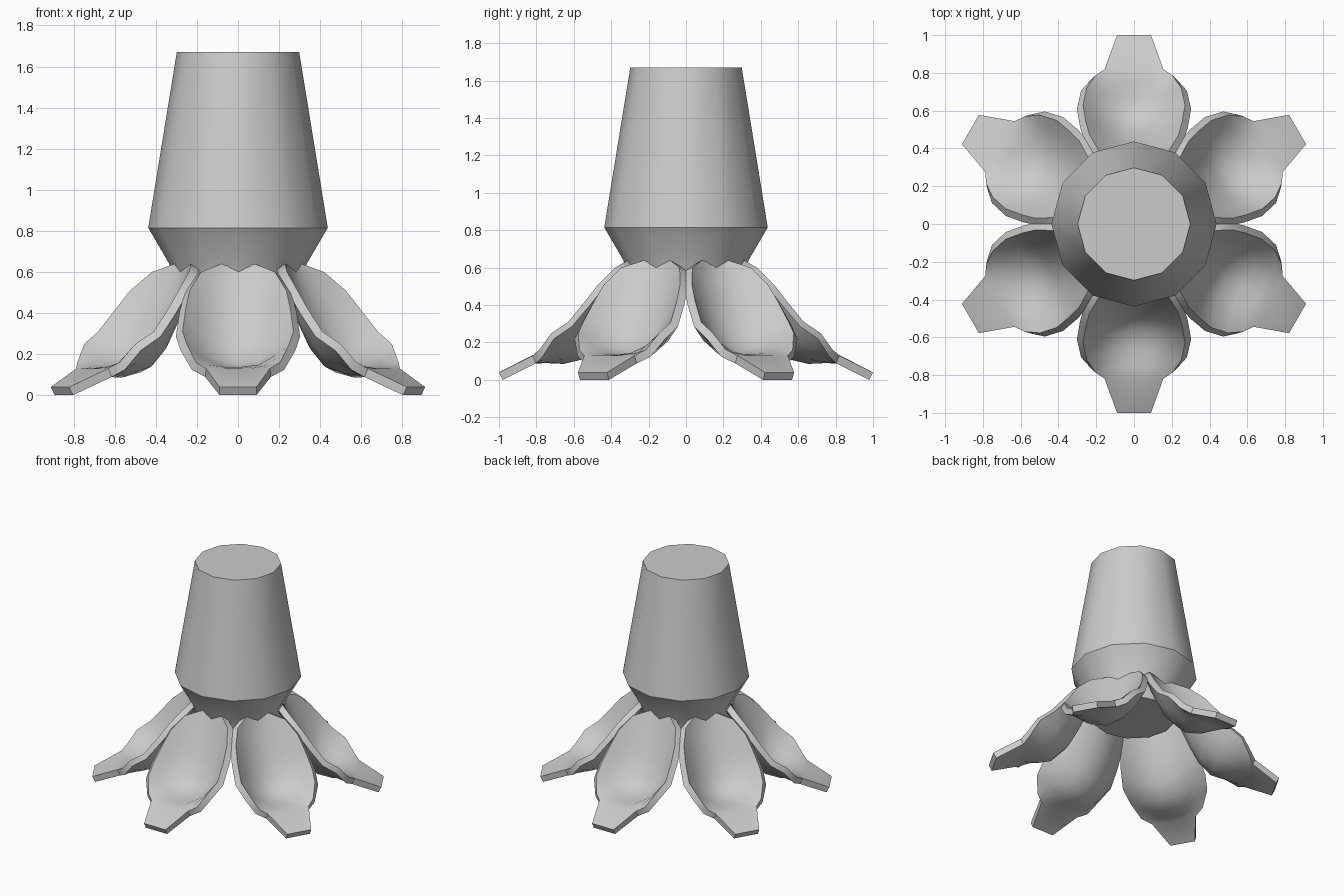
import bpy, bmesh, math
from mathutils import Matrix

if "Cube" in bpy.data.objects:
    bpy.data.objects.remove(bpy.data.objects["Cube"])


def make_object(name, bm, angle):
    bmesh.ops.recalc_face_normals(bm, faces=bm.faces[:])
    me = bpy.data.meshes.new(name)
    bm.to_mesh(me)
    bm.free()
    ob = bpy.data.objects.new(name, me)
    bpy.context.collection.objects.link(ob)
    bpy.ops.object.select_all(action='DESELECT')
    ob.select_set(True)
    bpy.context.view_layer.objects.active = ob
    bpy.ops.object.shade_smooth_by_angle(angle=math.radians(angle))
    return ob


# Tapered body: 12-sided turned profile (radius, z)
SIDES = 12
bm = bmesh.new()
rings = []
for r, z in [(0.29, 0.47), (0.335, 0.64), (0.437, 0.815), (0.298, 1.67)]:
    rings.append([bm.verts.new((r * math.cos(2 * math.pi * i / SIDES),
                                r * math.sin(2 * math.pi * i / SIDES), z))
                  for i in range(SIDES)])
for a, b in zip(rings, rings[1:]):
    for i in range(SIDES):
        j = (i + 1) % SIDES
        bm.faces.new((a[i], a[j], b[j], b[i]))
bm.faces.new(rings[0][::-1])
bm.faces.new(rings[-1])
make_object("body", bm, 32)

# Spoon-shaped petal stations: centre r, centre z, edge r, edge z, half width
STATIONS = [
    (0.31, 0.64, 0.31, 0.64, 0.08),
    (0.36, 0.50, 0.38, 0.60, 0.18),
    (0.44, 0.33, 0.47, 0.51, 0.235),
    (0.50, 0.22, 0.54, 0.42, 0.255),
    (0.57, 0.15, 0.63, 0.31, 0.27),
    (0.66, 0.13, 0.72, 0.25, 0.25),
    (0.75, 0.135, 0.785, 0.16, 0.205),
    (0.825, 0.13, 0.82, 0.13, 0.155),
    (1.00, 0.04, 1.00, 0.04, 0.09),
]
ACROSS = [-1, -0.75, -0.4, 0, 0.4, 0.75, 1]
THICK = 0.045


def petal(index):
    bm = bmesh.new()
    rows = []
    for cr, cz, er, ez, w in STATIONS:
        rows.append([bm.verts.new((u * w, cr + (er - cr) * u * u,
                                   cz + (ez - cz) * u * u)) for u in ACROSS])
    for a, b in zip(rows, rows[1:]):
        for i in range(len(ACROSS) - 1):
            bm.faces.new((a[i], a[i + 1], b[i + 1], b[i]))
    # Thicken towards the underside
    bm.normal_update()
    for row in rows:
        for v in row:
            if v.normal.z < 0:
                v.normal = -v.normal
    top = bm.faces[:]
    under = {v: bm.verts.new(v.co - v.normal * THICK) for r in rows for v in r}
    for f in top:
        bm.faces.new([under[v] for v in reversed(f.verts)])
    rim = (rows[0] + [r[-1] for r in rows[1:]] + rows[-1][-2::-1]
           + [r[0] for r in rows[-2:0:-1]])
    for a, b in zip(rim, rim[1:] + rim[:1]):
        bm.faces.new((a, b, under[b], under[a]))
    bm.transform(Matrix.Rotation(index * math.pi / 3, 4, 'Z'))
    make_object(f"petal_{index + 1}", bm, 35)


# Six petals around the base
for k in range(6):
    petal(k)
